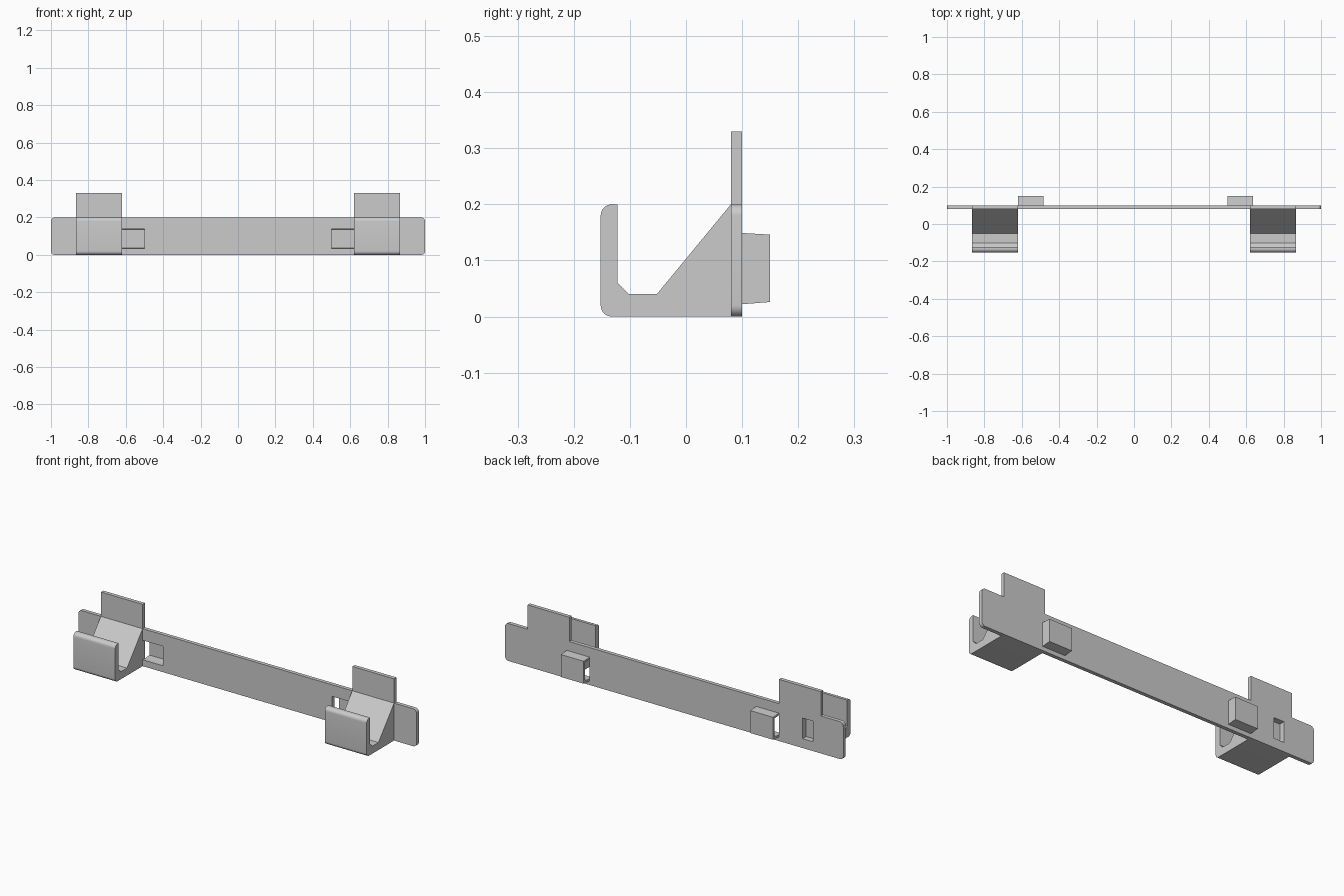
import bpy
import bmesh
import math
from mathutils import Vector

if "Cube" in bpy.data.objects:
    bpy.data.objects.remove(bpy.data.objects["Cube"], do_unlink=True)

grey = bpy.data.materials.new("plain_grey")
grey.use_nodes = True
COLOUR = (0.6, 0.6, 0.6, 1)
grey.diffuse_color = COLOUR
grey.node_tree.nodes["Principled BSDF"].inputs["Base Color"].default_value = COLOUR


def rounded(points, steps=8):
    """Outline in which points given as (u, v, radius) get a round corner."""
    out = []
    for i, p in enumerate(points):
        corner = Vector(p[:2])
        if len(p) == 2:
            out.append(corner)
            continue
        r = p[2]
        before = (Vector(points[i - 1][:2]) - corner).normalized()
        after = (Vector(points[(i + 1) % len(points)][:2]) - corner).normalized()
        centre = corner + r * (before + after)
        for k in range(steps + 1):
            a = math.pi / 2 * k / steps
            out.append(centre - r * (after * math.cos(a) + before * math.sin(a)))
    return out


def prism(name, outline, axis, start, end):
    """Extrude an outline along x (outline in y, z) or along y (outline in x, z)."""
    bm = bmesh.new()
    if axis == "x":
        verts = [bm.verts.new((start, u, v)) for u, v in outline]
        move = (end - start, 0, 0)
    else:
        verts = [bm.verts.new((u, start, v)) for u, v in outline]
        move = (0, end - start, 0)
    face = bm.faces.new(verts)
    result = bmesh.ops.extrude_face_region(bm, geom=[face], use_keep_orig=True)
    new_verts = [g for g in result["geom"] if isinstance(g, bmesh.types.BMVert)]
    bmesh.ops.translate(bm, verts=new_verts, vec=move)
    bmesh.ops.recalc_face_normals(bm, faces=bm.faces)
    mesh = bpy.data.meshes.new(name)
    bm.to_mesh(mesh)
    bm.free()
    mesh.materials.append(grey)
    obj = bpy.data.objects.new(name, mesh)
    bpy.context.collection.objects.link(obj)
    return obj


def activate(obj):
    bpy.ops.object.select_all(action="DESELECT")
    obj.select_set(True)
    bpy.context.view_layer.objects.active = obj


def cut(obj, x0, x1, y0, y1, z0, z1):
    """Cut a box-shaped opening."""
    cutter = prism("cutter", [(x0, z0), (x1, z0), (x1, z1), (x0, z1)], "y", y0, y1)
    cutter.hide_render = True
    mod = obj.modifiers.new("opening", "BOOLEAN")
    mod.operation = "DIFFERENCE"
    mod.solver = "EXACT"
    mod.object = cutter
    activate(obj)
    bpy.ops.object.modifier_apply(modifier=mod.name)
    bpy.data.objects.remove(cutter, do_unlink=True)


FRONT, BACK = 0.08, 0.10          # faces of the plate
HEIGHT, TAB_TOP = 0.20, 0.33
INNER, OUTER = 0.62, 0.867        # hook and tab width
R = 0.02

# Back plate with two upright tabs
right_half = [(1, 0, R), (1, HEIGHT, R), (OUTER, HEIGHT), (OUTER, TAB_TOP),
              (INNER, TAB_TOP), (INNER, HEIGHT)]
left_half = [(-p[0], *p[1:]) for p in reversed(right_half)]
plate = prism("back_plate", rounded(right_half + left_half), "y", FRONT, BACK)

# Hooks with a sloped rear and an upright lip
hook_profile = rounded([
    (FRONT, 0), (-0.152, 0, R), (-0.152, HEIGHT, R), (-0.122, HEIGHT),
    (-0.122, 0.06), (-0.102, 0.04), (-0.052, 0.04), (FRONT, HEIGHT)])
left_hook = prism("left_hook", hook_profile, "x", INNER, OUTER)
right_hook = prism("right_hook", hook_profile, "x", -OUTER, -INNER)

# Hollow clips on the back, open on one side, with windows through the plate
shell = [(BACK, 0.022), (0.15, 0.026), (0.15, 0.146), (BACK, 0.149)]
hollow = [(BACK, 0.138), (0.138, 0.136), (0.138, 0.037), (BACK, 0.034)]
CLIP, WALL = 0.12, 0.015
for side, x in (("right", -INNER), ("left", 0.5)):
    cut(plate, x, x + CLIP, 0, 0.2, 0.034, 0.138)
    prism(side + "_clip", shell + hollow, "x", x, x + CLIP)
    prism(side + "_clip_end", shell, "x", x + CLIP, x + CLIP + WALL)

# Small pocket in the back, behind one hook
for part in (plate, right_hook):
    cut(part, -0.82, -0.76, 0.07, 0.2, 0.05, 0.16)

for part in (plate, left_hook, right_hook):
    activate(part)
    bpy.ops.object.shade_smooth_by_angle(angle=math.radians(30))
